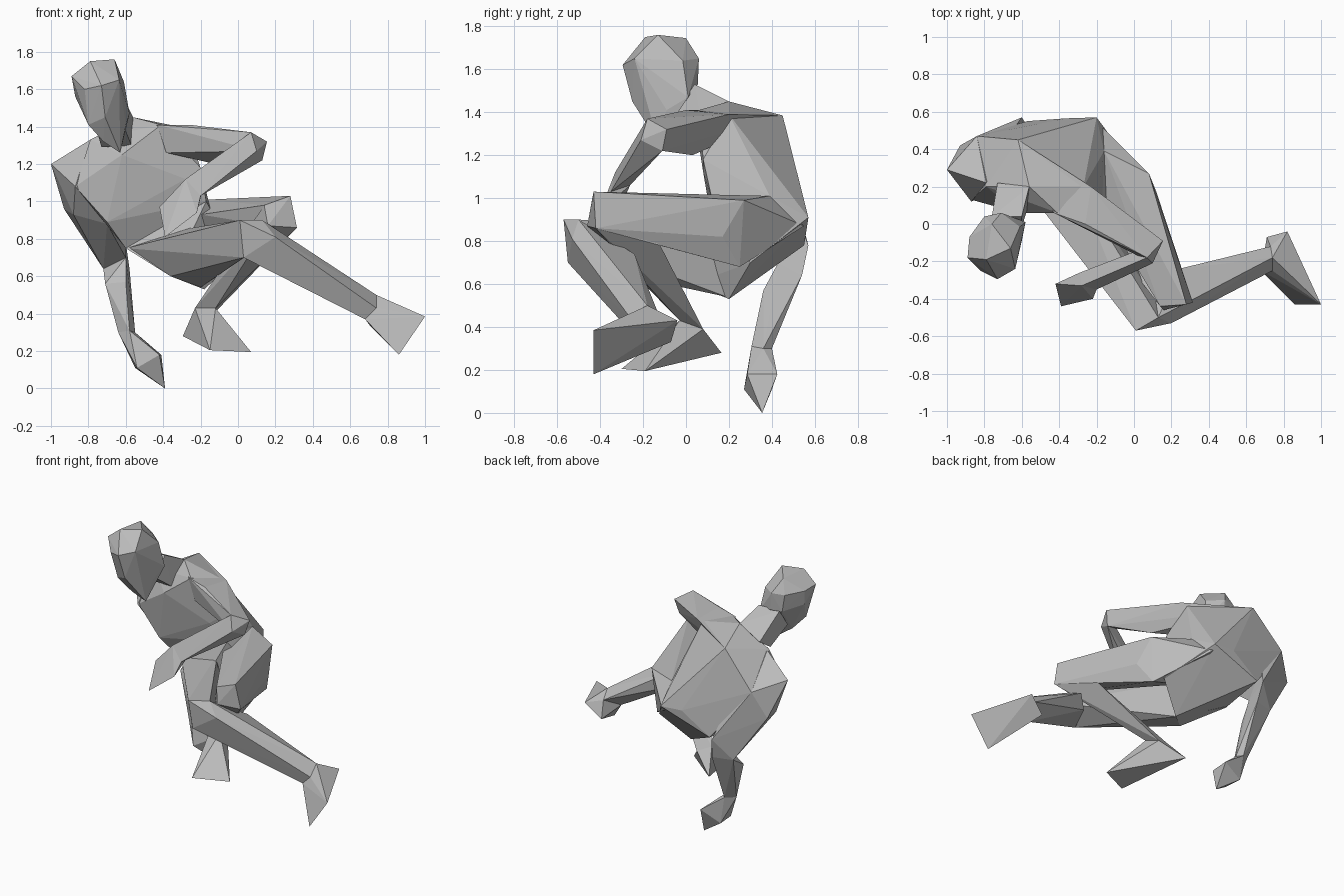
import bpy
import bmesh

default_cube = bpy.data.objects.get("Cube")
if default_cube:
    bpy.data.objects.remove(default_cube, do_unlink=True)

# One plain clay colour for the whole figure
clay = bpy.data.materials.new("grey_clay")
clay.use_nodes = True
clay.diffuse_color = (0.5, 0.5, 0.5, 1)
clay.node_tree.nodes["Principled BSDF"].inputs["Base Color"].default_value = clay.diffuse_color


def skin(name, *sections):
    """Stretch a faceted skin over the given cross-sections of one body part."""
    bm = bmesh.new()
    for section in sections:
        for corner in section:
            bm.verts.new(corner)
    result = bmesh.ops.convex_hull(bm, input=bm.verts[:])
    spare = set(result["geom_interior"]) | set(result["geom_unused"])
    loose = [v for v in spare if isinstance(v, bmesh.types.BMVert) and v.is_valid]
    bmesh.ops.delete(bm, geom=loose, context="VERTS")
    bmesh.ops.recalc_face_normals(bm, faces=bm.faces[:])
    mesh = bpy.data.meshes.new(name)
    bm.to_mesh(mesh)
    bm.free()
    mesh.materials.append(clay)
    part = bpy.data.objects.new(name, mesh)
    bpy.context.collection.objects.link(part)
    return part


# Head sections, from the top of the skull to the chin
crown = [
    (-.79, -.19, 1.75), (-.66, -.13, 1.76),
    (-.76, 0, 1.745),
]
brow = [
    (-.89, -.18, 1.67), (-.82, -.25, 1.6),
    (-.73, -.295, 1.62), (-.635, -.24, 1.65),
    (-.61, -.015, 1.64), (-.71, .06, 1.65),
    (-.8, .04, 1.65), (-.88, -.07, 1.66),
]
jaw = [
    (-.87, -.08, 1.56), (-.8, -.2, 1.41),
    (-.71, -.25, 1.45), (-.6, -.09, 1.41),
    (-.58, .01, 1.47), (-.7, .055, 1.53),
    (-.78, .04, 1.53),
]
chin = [(-.63, -.13, 1.26), (-.72, -.16, 1.32)]

# Neck and trunk sections
skull_base = [
    (-.6, .04, 1.53), (-.76, .04, 1.53),
    (-.76, -.05, 1.4), (-.61, -.05, 1.4),
]
neck_base = [
    (-.56, .2, 1.45), (-.73, .22, 1.37),
    (-.73, .1, 1.29), (-.57, .08, 1.3),
]
shoulder_line = [
    (-.79, .2, 1.33), (-.56, .2, 1.45),
    (-.41, .06, 1.41), (-.62, .45, 1.385),
    (-.27, .2, 1.39), (-.62, .06, 1.25),
]
chest_base = [
    (-.87, .13, 1.08), (-.7, .12, .89),
    (-.28, .08, 1.12), (-.2, .08, 1.18),
    (-.84, .47, 1.14),
]
waist = [
    (-.36, .565, .92), (-.2, .57, .91),
    (-.16, .39, 1.01), (-.17, .12, 1),
    (-.57, .55, .78), (-.6, .2, .75),
]
seat = [
    (-.18, .2, .53), (-.36, .03, .6),
    (0, .3, .7),
]

# Right arm sections, reaching down to the ground
right_shoulder = [
    (-1, .29, 1.2), (-.79, .22, 1.33),
    (-.87, .12, 1.08), (-.84, .47, 1.14),
]
right_sleeve = [
    (-.84, .47, 1.14), (-.93, .42, .96),
    (-.88, .25, .93), (-.7, .2, .88),
    (-.65, .5, .95),
]
right_elbow = [
    (-.72, .5, .64), (-.6, .57, .78),
    (-.58, .54, .64), (-.6, .43, .7),
]
right_forearm_muscle = [(-.71, .37, .56), (-.6, .36, .57)]
right_wrist = [
    (-.64, .35, .3), (-.58, .4, .3),
    (-.55, .36, .3), (-.58, .305, .31),
]
right_fingers = [
    (-.54, .27, .11), (-.55, .4, .11),
    (-.39, .355, 0), (-.41, .425, .18),
    (-.42, .285, .18),
]

# Left arm sections, folded across the body
left_shoulder = [
    (-.43, .06, 1.41), (-.62, .45, 1.385),
    (-.26, 0, 1.41), (-.23, .2, 1.39),
    (-.38, .06, 1.26), (-.12, .03, 1.2),
]
left_elbow = [
    (.07, -.18, 1.37), (.155, -.09, 1.32),
    (.13, -.11, 1.22), (.1, -.21, 1.27),
]
left_wrist = [
    (-.28, -.33, 1.12), (-.19, -.26, 1.06),
    (-.2, -.35, 1.03), (-.29, -.26, 1.08),
]
left_fingers = [
    (-.42, -.32, .97), (-.39, -.44, .81),
    (-.22, -.4, .94), (-.37, -.36, .84),
]

# Right leg sections, knee forward and shin swept sideways
right_hip = [
    (-.6, .22, .75), (-.3, .2, .85),
    (-.36, .03, .6), (-.2, .19, .54),
]
right_knee = [
    (.01, -.57, .9), (.13, -.5, .9),
    (.2, -.53, .81), (.03, -.55, .7),
]
right_calf = [(.24, -.24, .74), (.2, -.26, .64)]
right_ankle = [
    (.74, -.18, .5), (.73, -.12, .44),
    (.68, -.25, .37), (.74, -.25, .43),
]
right_foot_ends = [
    (1, -.43, .385), (.86, -.43, .18),
    (.82, -.04, .43), (.71, -.07, .33),
]

# Left leg sections, knee raised and shin folded under
left_hip = [
    (-.16, .39, 1.01), (.08, .27, .99),
    (.12, .17, .82), (.05, .25, .68),
    (-.18, .24, .75), (-.2, .55, .87),
    (-.2, .12, .93),
]
left_knee = [
    (.28, -.43, 1.03), (.14, -.44, .98),
    (.315, -.42, .86), (.16, -.46, .87),
]
left_calf = [(.2, -.12, .78), (.08, -.15, .75)]
left_ankle = [
    (-.23, .04, .43), (-.14, .08, .39),
    (-.12, -.03, .43),
]
left_foot_ends = [
    (-.295, .165, .28), (-.15, -.3, .205),
    (.07, -.19, .195),
]

# Head and trunk
skin("head", crown, brow, jaw, chin)
skin("neck", skull_base, neck_base)
skin("torso", shoulder_line, chest_base, waist)
skin("pelvis", waist, seat)

# Arms
skin("right_shoulder", right_shoulder, right_sleeve)
skin("right_upper_arm", right_sleeve, right_elbow)
skin("right_forearm", right_elbow, right_forearm_muscle, right_wrist)
skin("right_hand", right_wrist, right_fingers)
skin("left_upper_arm", left_shoulder, left_elbow)
skin("left_forearm", left_elbow, left_wrist)
skin("left_hand", left_wrist, left_fingers)

# Legs
for side, hip, knee, calf, ankle, foot_ends in (
    ("right", right_hip, right_knee, right_calf, right_ankle, right_foot_ends),
    ("left", left_hip, left_knee, left_calf, left_ankle, left_foot_ends),
):
    skin(side + "_thigh", hip, knee)
    skin(side + "_shin", knee, calf, ankle)
    skin(side + "_foot", ankle, foot_ends)
